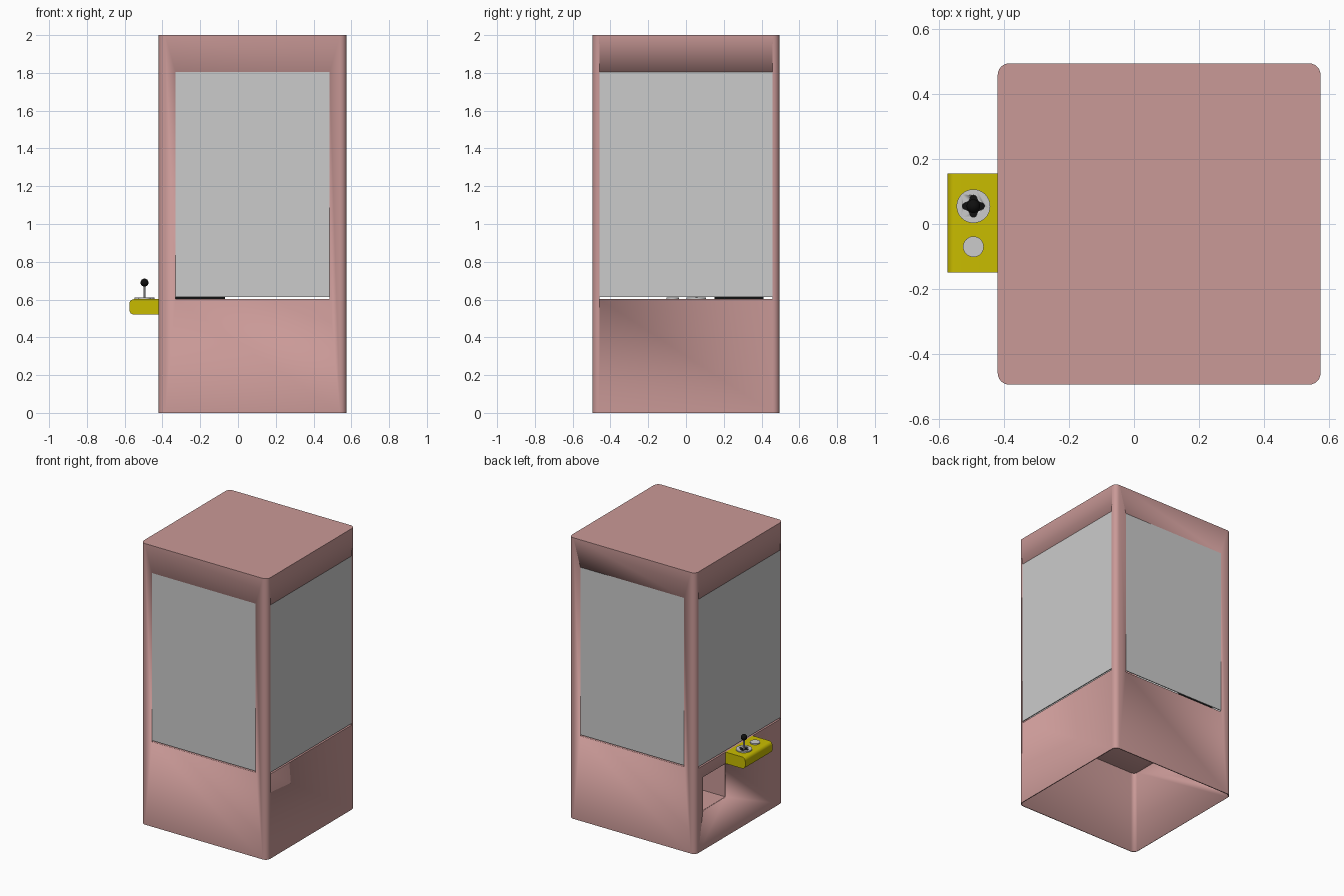
import bpy, bmesh, math
from math import cos, sin, pi

if "Cube" in bpy.data.objects:
    bpy.data.objects.remove(bpy.data.objects["Cube"])

CX, HX, HY = 0.0775, 0.4975, 0.495      # cabinet centre and half sizes


def mat(name, rgb):
    m = bpy.data.materials.new(name)
    m.diffuse_color = (*rgb, 1)
    m.use_nodes = True
    m.node_tree.nodes["Principled BSDF"].inputs["Base Color"].default_value = m.diffuse_color
    return m


PINK = mat("pink", (0.59, 0.32, 0.31))
YELLOW = mat("yellow", (0.58, 0.50, 0.0))
BLACK = mat("black", (0.005, 0.005, 0.005))


def finish(name, bm, material=None):
    bmesh.ops.recalc_face_normals(bm, faces=bm.faces)
    me = bpy.data.meshes.new(name)
    bm.to_mesh(me)
    bm.free()
    ob = bpy.data.objects.new(name, me)
    bpy.context.collection.objects.link(ob)
    if material:
        me.materials.append(material)
    bpy.ops.object.select_all(action='DESELECT')
    ob.select_set(True)
    bpy.context.view_layer.objects.active = ob
    bpy.ops.object.shade_smooth_by_angle(angle=math.radians(35))
    return ob


def prism(name, pts, vec, material=None):
    """Extrude a closed outline of 3D points along vec."""
    bm = bmesh.new()
    f = bm.faces.new([bm.verts.new(p) for p in pts])
    r = bmesh.ops.extrude_face_region(bm, geom=[f])
    moved = [v for v in r['geom'] if isinstance(v, bmesh.types.BMVert)]
    bmesh.ops.translate(bm, verts=moved, vec=vec)
    if f.is_valid and len(bm.faces) == len(pts) + 1:
        bm.faces.new(f.verts)
    return finish(name, bm, material)


def box(name, x, y, z, material=None):
    pts = [(x[0], y[0], z[0]), (x[1], y[0], z[0]), (x[1], y[1], z[0]), (x[0], y[1], z[0])]
    return prism(name, pts, (0, 0, z[1] - z[0]), material)


def rounded(cx, cy, hx, hy, r, seg=6):
    out = []
    for i, (sx, sy) in enumerate([(1, 1), (-1, 1), (-1, -1), (1, -1)]):
        for k in range(seg + 1):
            a = (i + k / seg) * pi / 2
            out.append((cx + sx * (hx - r) + r * cos(a), cy + sy * (hy - r) + r * sin(a)))
    return out


def cut(ob, cutter):
    m = ob.modifiers.new("cut", 'BOOLEAN')
    m.operation, m.solver, m.object = 'DIFFERENCE', 'EXACT', cutter
    bpy.context.view_layer.objects.active = ob
    # the cut must precede the smoothing modifier, if there is one
    bpy.ops.object.modifier_move_to_index(modifier=m.name, index=0)
    bpy.ops.object.modifier_apply(modifier=m.name)
    bpy.data.objects.remove(cutter)


def cabinet_prism(name, inset, z0, z1, material=None):
    pts = [(x, y, z0) for x, y in rounded(CX, 0, HX - inset, HY - inset, 0.035 - inset)]
    return prism(name, pts, (0, 0, z1 - z0), material)


def disc(name, x, y, r, z0, z1, material=None, seg=32):
    pts = [(x + r * cos(2 * pi * k / seg), y + r * sin(2 * pi * k / seg), z0) for k in range(seg)]
    return prism(name, pts, (0, 0, z1 - z0), material)


# cabinet: thin shell, open underneath, with play floor and window openings
WX, WY, WZ = (-0.33, 0.485), (-0.457, 0.457), (0.613, 1.805)
CHX, CHY = (-0.33, -0.07), (0.15, 0.41)
T = 0.006
body = cabinet_prism("cabinet", 0, 0, 2, PINK)
cut(body, cabinet_prism("lower_cavity", T, -0.1, 0.594))
cut(body, cabinet_prism("upper_cavity", T, 0.602, 1.99))
cut(body, box("cut_front_back", WX, (-1, 1), (0.602, WZ[1])))
cut(body, box("cut_sides", (-1, 1), WY, (0.602, WZ[1])))
cut(body, box("cut_prize_door", (-0.6, -0.38), CHY, (0.28, 0.52)))
cut(body, box("cut_chute", CHX, CHY, (0.5, 0.7)))

# window panes flush with the cabinet
y0, x0, x1 = HY, CX - HX, CX + HX
box("front_window", WX, (-y0, -y0 + T), WZ)
box("back_window", WX, (y0 - T, y0), WZ)
box("left_window", (x0, x0 + T), WY, WZ)
box("right_window", (x1 - T, x1), WY, WZ)

# prize chute behind the door
chx0 = x0 + T
box("chute_floor", (chx0, CHX[1]), CHY, (0.272, 0.28), PINK)
box("chute_back", (CHX[1], CHX[1] + T), CHY, (0.272, 0.594), PINK)
for n, y in (("front", CHY[0] - T), ("rear", CHY[1])):
    box("chute_wall_" + n, (chx0, CHX[1] + T), (y, y + T), (0.272, 0.594), PINK)
rim = box("chute_rim", CHX, CHY, (0.60, 0.70), BLACK)
cut(rim, box("cut_rim", (CHX[0] + T, CHX[1] - T), (CHY[0] + T, CHY[1] - T), (0.5, 0.8)))

# control panel: rounded outer edges, extruded along y
prof = [(-0.418, 0.52)]
for cz, a0 in ((0.545, 270), (0.577, 180)):
    for k in range(7):
        a = math.radians(a0 - k * 15)
        prof.append((-0.55 + 0.025 * cos(a), cz + 0.025 * sin(a)))
prof.append((-0.418, 0.602))
prism("control_panel", [(x, -0.15, z) for x, z in prof], (0, 0.305, 0), YELLOW)

# joystick plate with a cross-shaped slot
JX, JY = -0.495, 0.055
plate = disc("joystick_plate", JX, JY, 0.052, 0.60, 0.61)
cross = []
for i in range(4):
    c, s = cos(i * pi / 2), sin(i * pi / 2)
    arm = [(0.013, -0.011)] + [(0.023 + 0.011 * cos(a), 0.011 * sin(a))
           for a in [pi * (k / 8 - 0.5) for k in range(9)]] + [(0.019, 0.013)]
    arm = arm[1:-1] + [(0.015, 0.015)]
    cross += [(JX + c * u - s * v, JY + s * u + c * v) for u, v in arm]
cut(plate, prism("cut_cross", [(x, y, 0.59) for x, y in cross], (0, 0, 0.04)))
disc("joystick_well", JX, JY, 0.04, 0.60, 0.604, BLACK)
disc("joystick_shaft", JX, JY, 0.005, 0.60, 0.68, None, 12)
bm = bmesh.new()
bmesh.ops.create_uvsphere(bm, u_segments=24, v_segments=14, radius=0.021)
bmesh.ops.translate(bm, verts=bm.verts, vec=(JX, JY, 0.69))
finish("joystick_ball", bm, BLACK)

# push button
disc("button", JX, -0.07, 0.032, 0.60, 0.61)
